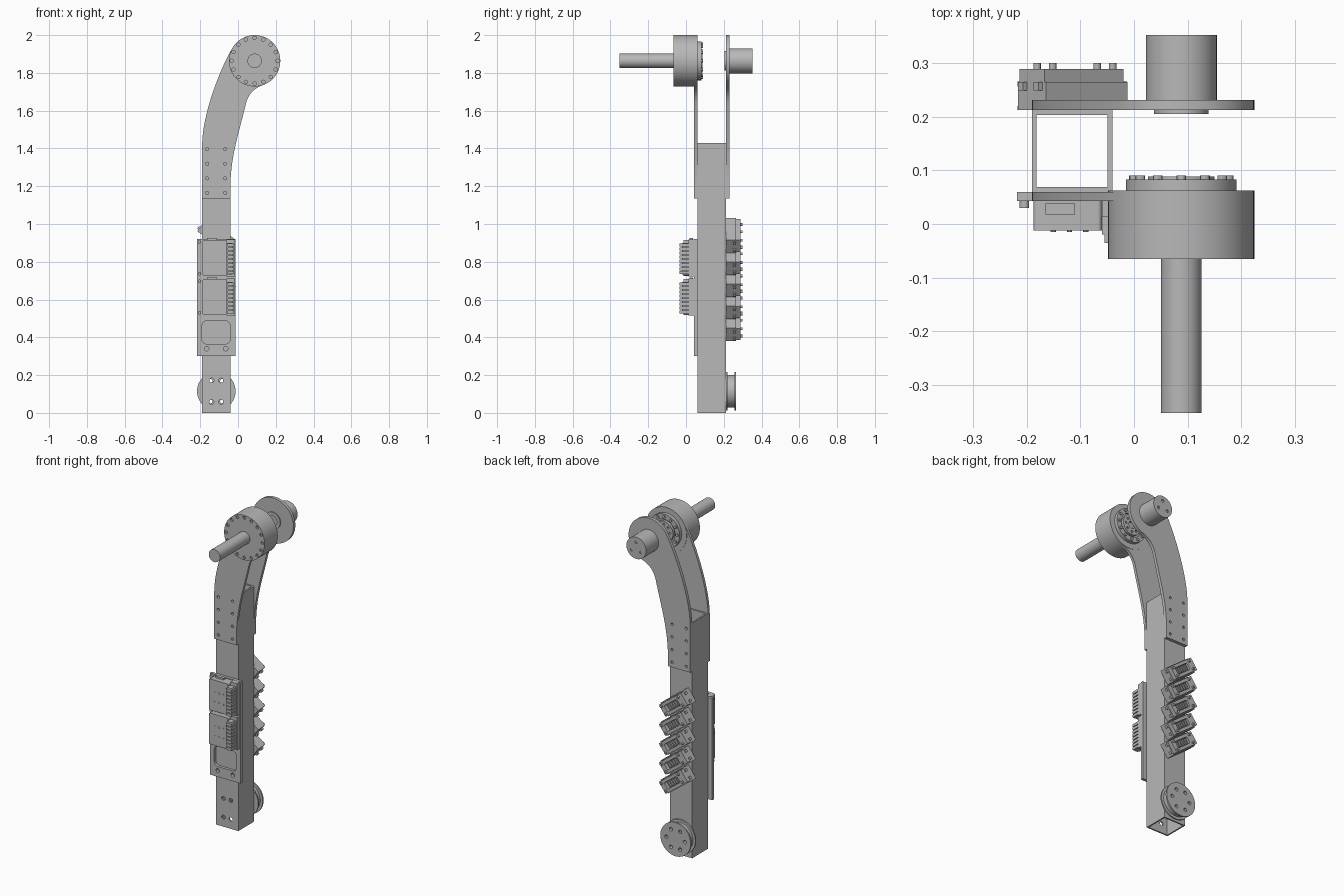
import bpy, bmesh
from math import cos, sin, pi, radians
from mathutils import Matrix, Vector
from mathutils.geometry import interpolate_bezier

cube = bpy.data.objects.get("Cube")
if cube:
    bpy.data.objects.remove(cube, do_unlink=True)

metal = bpy.data.materials.new("plain_grey_metal")
metal.use_nodes = True
GREY = (0.48, 0.48, 0.48, 1)
metal.diffuse_color = GREY
metal.node_tree.nodes["Principled BSDF"].inputs["Base Color"].default_value = GREY


def rect(x0, x1, z0, z1):
    return [(x0, z0), (x1, z0), (x1, z1), (x0, z1)]


def circle(x, z, r, n=48):
    return [(x + r * cos(2 * pi * i / n), z + r * sin(2 * pi * i / n)) for i in range(n)]


def ring_of(x, z, radius, count, r, start=0.0):
    """Small circles spaced evenly around a centre."""
    return [circle(x + radius * cos(start + 2 * pi * i / count),
                   z + radius * sin(start + 2 * pi * i / count), r, 12) for i in range(count)]


def rounded(x0, x1, z0, z1, r):
    pts = []
    for k, (x, z) in enumerate([(x1 - r, z1 - r), (x0 + r, z1 - r), (x0 + r, z0 + r), (x1 - r, z0 + r)]):
        pts += [(x + r * cos(pi / 2 * (k + i / 6)), z + r * sin(pi / 2 * (k + i / 6))) for i in range(7)]
    return pts


def place(loops, x, z, angle):
    """Turn profiles about their origin, then move them into position."""
    c, s = cos(angle), sin(angle)
    return [[(x + c * u - s * v, z + s * u + c * v) for u, v in loop] for loop in loops]


def slab(name, loops, y0, y1):
    """Extrude front-facing profiles from y0 to y1; nested loops become holes."""
    curve = bpy.data.curves.new(name, 'CURVE')
    curve.dimensions = '2D'
    curve.fill_mode = 'BOTH'
    curve.extrude = (y1 - y0) / 2
    for loop in loops:
        spline = curve.splines.new('POLY')
        spline.points.add(len(loop) - 1)
        for p, (x, z) in zip(spline.points, loop):
            p.co = (x, z, 0, 1)
        spline.use_cyclic_u = True
    temp = bpy.data.objects.new(name + "_profile", curve)
    bpy.context.collection.objects.link(temp)
    graph = bpy.context.evaluated_depsgraph_get()
    mesh = bpy.data.meshes.new_from_object(temp.evaluated_get(graph))
    bpy.data.objects.remove(temp, do_unlink=True)
    bm = bmesh.new()
    bm.from_mesh(mesh)
    bmesh.ops.remove_doubles(bm, verts=bm.verts, dist=1e-5)
    bm.transform(Matrix.Translation((0, (y0 + y1) / 2, 0)) @ Matrix.Rotation(pi / 2, 4, 'X'))
    bmesh.ops.recalc_face_normals(bm, faces=bm.faces)
    bm.to_mesh(mesh)
    bm.free()
    mesh.materials.clear()
    mesh.materials.append(metal)
    obj = bpy.data.objects.new(name, mesh)
    bpy.context.collection.objects.link(obj)
    bpy.ops.object.select_all(action='DESELECT')
    obj.select_set(True)
    bpy.context.view_layer.objects.active = obj
    bpy.ops.object.shade_smooth_by_angle(angle=radians(30))
    return obj


# Hollow square tube, with bolt holes near its foot
L, R, FRONT, BACK, TOP, WALL = -0.19, -0.04, 0.06, 0.212, 1.43, 0.009
WX, WZ = -0.115, 0.115
foot_holes = [circle(WX + sx * 0.025, WZ + sz * 0.057, 0.012, 20) for sx in (-1, 1) for sz in (-1, 1)]
slab("tube_front_wall", [rect(L, R, 0, TOP)] + foot_holes, FRONT, FRONT + WALL)
slab("tube_back_wall", [rect(L, R, 0, TOP)] + foot_holes, BACK - WALL, BACK)
slab("tube_right_wall", [rect(L, L + WALL, 0, TOP)], FRONT + WALL, BACK - WALL)
slab("tube_left_wall", [rect(R - WALL, R, 0, TOP)], FRONT + WALL, BACK - WALL)

# Pair of curved arm plates ending in a round head
CX, CZ, CR = 0.088, 1.864, 0.136


def bezier(a, b, c, d, n=14):
    return [(p.x, p.y) for p in interpolate_bezier(Vector(a), Vector(b), Vector(c), Vector(d), n)]


def head(deg):
    return (CX + CR * cos(radians(deg)), CZ + CR * sin(radians(deg)))


arm = [(R, 1.135), (L, 1.135)]
arm += bezier((L, 1.42), (L, 1.57), (-0.101, 1.812), head(150))
arm += [head(d) for d in range(145, -70, -5)]
arm += bezier(head(-70), (0.075, 1.715), (0.052, 1.68), (0.04, 1.63))
arm += bezier((0.04, 1.63), (0.01, 1.50), (R, 1.36), (R, 1.2))[1:]
rivets = [circle(x, 1.165 + 0.077 * i, 0.008, 12) for x in (-0.163, -0.068) for i in range(4)]
slab("front_arm_plate", [arm] + rivets, 0.043, FRONT)
slab("back_arm_plate", [arm] + rivets, BACK, 0.231)

# Drum, its bolted cover, shaft and rear output stage
slab("drum", [circle(CX, CZ, CR, 72)], -0.055, 0.062)
slab("drum_cover", [circle(CX, CZ, CR, 72)] + ring_of(CX, CZ, 0.121, 16, 0.009), -0.065, -0.055)
slab("shaft", [circle(CX, CZ, 0.038)], -0.352, -0.06)
slab("output_base", [circle(CX, CZ, 0.103, 64)], 0.06, 0.072)
slab("output_ring", [circle(CX, CZ, 0.103, 64), circle(CX, CZ, 0.072)], 0.072, 0.083)
slab("output_hub", [circle(CX, CZ, 0.062), circle(CX, CZ, 0.022, 32)]
     + ring_of(CX, CZ, 0.042, 8, 0.007), 0.072, 0.088)
slab("output_bolts", ring_of(CX, CZ, 0.088, 12, 0.009), 0.083, 0.09)

# Rear bearing boss and canister
slab("bearing_boss", [circle(CX, CZ, 0.051), circle(CX, CZ, 0.03, 32)], 0.205, BACK)
slab("canister", [circle(CX, CZ, 0.066, 64)], 0.23, 0.346)
slab("canister_cap", [circle(CX, CZ, 0.066, 64)] + ring_of(CX, CZ, 0.036, 3, 0.009, pi / 2), 0.346, 0.352)

# Grooved wheel at the foot
wheel_holes = ring_of(WX, WZ, 0.062, 6, 0.011)
slab("wheel_inner_flange", [circle(WX, WZ, 0.102, 64)] + wheel_holes, BACK, 0.22)
slab("wheel_core", [circle(WX, WZ, 0.086, 64)] + wheel_holes, 0.22, 0.256)
slab("wheel_outer_flange", [circle(WX, WZ, 0.102, 64)] + wheel_holes, 0.256, 0.265)

# Front mounting plate with a rounded window
slab("mounting_plate", [rect(-0.218, -0.013, 0.302, 0.92), rounded(-0.19, -0.042, 0.365, 0.487, 0.025),
                        circle(-0.166, 0.34, 0.012, 20), circle(-0.065, 0.34, 0.012, 20)], 0.043, FRONT)

# Two front control boxes with stepped terminals
for name, z in (("lower", 0.515), ("upper", 0.722)):
    top = z + 0.197
    slab(name + "_control_box", [rounded(-0.187, -0.06, z + 0.004, top - 0.004, 0.008)], -0.012, 0.043)
    slab(name + "_terminal_base", [rect(-0.06, -0.016, z, top)], 0.014, 0.043)
    slab(name + "_terminal_back", [rect(-0.06, -0.03, z + 0.01, top - 0.02)], -0.02, 0.014)
    teeth = [rect(-0.055, -0.02, z + 0.012 + 0.021 * i, z + 0.028 + 0.021 * i) for i in range(8)]
    slab(name + "_terminal_teeth", teeth, -0.035, 0.014)
    slab(name + "_mount_screws", [circle(-0.204, h, 0.009, 16) for h in (z + 0.015, top - 0.015)], 0.03, 0.043)
    slab(name + "_top_socket", [rect(-0.165, -0.11, top - 0.006, top + 0.006)], 0.018, 0.038)
    slab(name + "_indicators", [circle(-0.15 + 0.03 * i, z + 0.06 + 0.06 * j, 0.005, 10)
                                for i in range(3) for j in range(2)], -0.015, -0.012)

# Five tilted driver modules up the back
TILT = radians(-37)
for i in range(5):
    at = (-0.114, 0.471 + 0.117 * i, TILT)
    name = "driver_%d_" % (i + 1)
    slab(name + "body", place([rect(-0.095, 0.095, -0.043, 0.043)], *at), BACK, 0.264)
    slab(name + "lid", place([rect(-0.095, 0.09, -0.038, 0.038), rounded(-0.045, 0.06, -0.02, 0.02, 0.008)], *at),
         0.264, 0.288)
    slab(name + "ribs", place([rect(u, u + 0.008, -0.017, 0.017) for u in
                               [-0.036 + 0.018 * k for k in range(5)]], *at), 0.264, 0.282)
    slab(name + "studs", place([circle(u, v, 0.007, 14) for u in (-0.065, 0.075) for v in (-0.024, 0.024)], *at),
         0.288, 0.3)
    slab(name + "cable_ends", place([rect(s * 0.095 - 0.009, s * 0.095 + 0.009, v - 0.008, v + 0.008)
                                     for s in (-1, 1) for v in (-0.024, 0.024)], *at), 0.248, 0.264)
